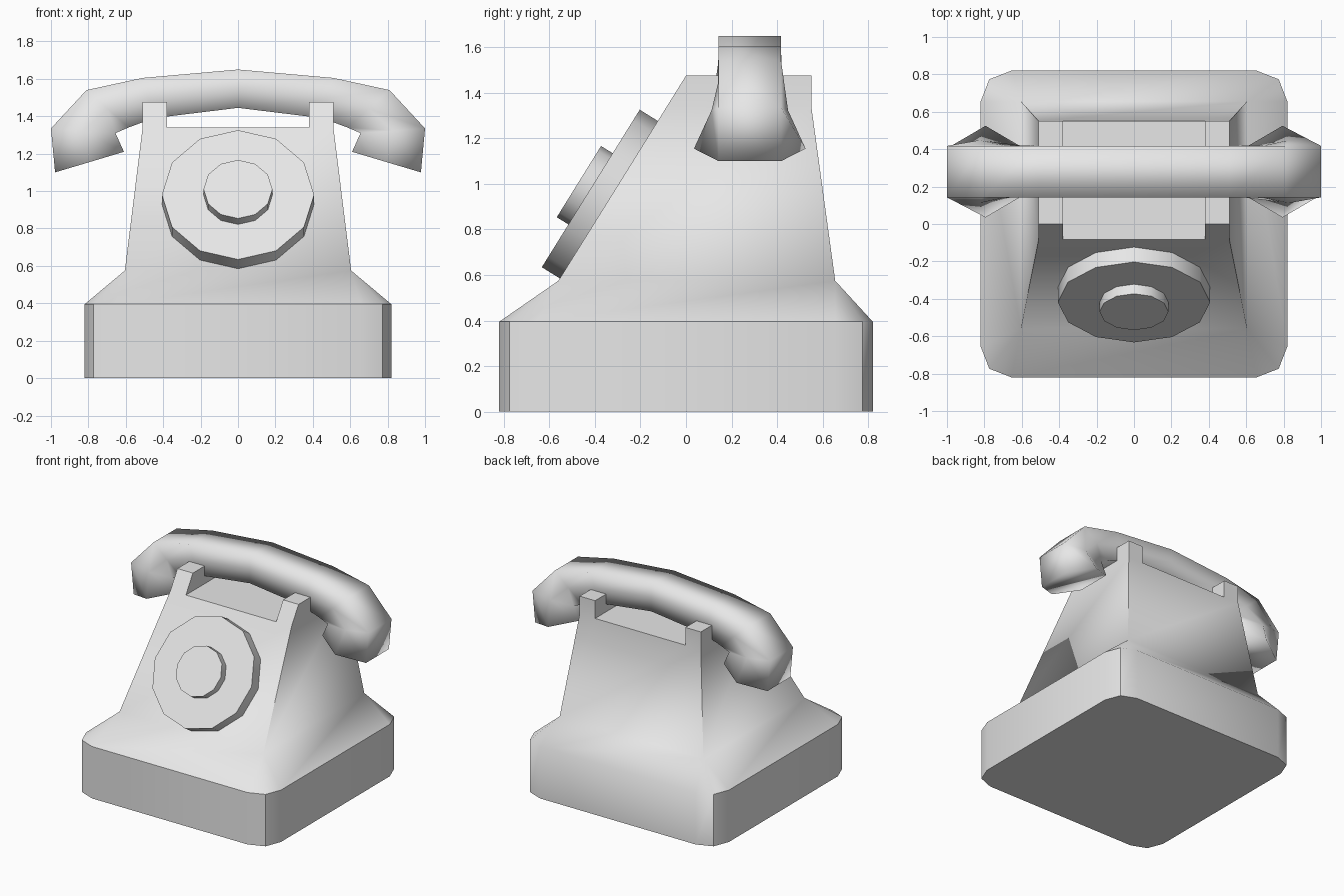
import bpy, bmesh
from math import radians
from mathutils import Vector

cube = bpy.data.objects.get("Cube")
if cube:
    bpy.data.objects.remove(cube, do_unlink=True)

grey = bpy.data.materials.new("light_grey")
grey.use_nodes = True
grey.diffuse_color = (0.8, 0.8, 0.8, 1)
grey.node_tree.nodes["Principled BSDF"].inputs["Base Color"].default_value = (0.8, 0.8, 0.8, 1)


def select(obj):
    bpy.ops.object.select_all(action='DESELECT')
    obj.select_set(True)
    bpy.context.view_layer.objects.active = obj


def finish(bm, name):
    """Turn a bmesh into a named, coloured object."""
    bmesh.ops.recalc_face_normals(bm, faces=bm.faces[:])
    mesh = bpy.data.meshes.new(name)
    bm.to_mesh(mesh)
    bm.free()
    mesh.materials.append(grey)
    obj = bpy.data.objects.new(name, mesh)
    bpy.context.collection.objects.link(obj)
    return obj


def loft(name, rings):
    """Skin a list of equal-length rings and cap both ends."""
    bm = bmesh.new()
    rows = [[bm.verts.new(p) for p in ring] for ring in rings]
    n = len(rows[0])
    for a, b in zip(rows, rows[1:]):
        for i in range(n):
            j = (i + 1) % n
            bm.faces.new((a[i], a[j], b[j], b[i]))
    bm.faces.new(rows[0][::-1])
    bm.faces.new(rows[-1])
    bmesh.ops.remove_doubles(bm, verts=bm.verts[:], dist=0.0005)
    return finish(bm, name)


def smooth(obj, degrees):
    select(obj)
    bpy.ops.object.shade_smooth_by_angle(angle=radians(degrees))


def section(z, half_x, front, back, corner=0.0):
    """Horizontal rectangle with three points on each rounded corner."""
    pts = []
    for sx, sy in ((1, 1), (-1, 1), (-1, -1), (1, -1)):
        x, y = sx * half_x, back if sy > 0 else front
        arc = [(x, y - sy * corner, z),
               (x - sx * corner * 0.28, y - sy * corner * 0.28, z),
               (x - sx * corner, y, z)]
        pts += arc if sx * sy > 0 else arc[::-1]
    return pts


# Base, sloping shoulder and tapered housing in one shell
body = loft("body", [
    section(0, 0.82, -0.82, 0.82, 0.165),
    section(0.395, 0.82, -0.82, 0.82, 0.165),
    section(0.575, 0.605, -0.56, 0.655),
    section(1.34, 0.51, -0.084, 0.55),
    section(1.475, 0.51, 0, 0.55)])

# Notch that leaves the two cradle prongs on each side
cutter = loft("notch_cutter", [section(z, 0.38, -0.5, 0.9) for z in (1.34, 1.7)])
cutter.hide_render = True
notch = body.modifiers.new("notch", 'BOOLEAN')
notch.operation = 'DIFFERENCE'
notch.solver = 'EXACT'
notch.object = cutter
select(body)
bpy.ops.object.modifier_apply(modifier=notch.name)
bpy.data.objects.remove(cutter, do_unlink=True)
smooth(body, 45)

# Dial plate and centre cap, twelve-sided and square to the sloping front
normal = Vector((0, -0.849, 0.528))
tilt = normal.to_track_quat('Z', 'Y')


def disc(name, radius, depth, face_centre):
    bpy.ops.mesh.primitive_cylinder_add(
        vertices=12, radius=radius, depth=depth,
        location=Vector(face_centre) - normal * depth / 2)
    obj = bpy.context.object
    obj.name = name
    obj.rotation_euler = tilt.to_euler()
    obj.data.materials.append(grey)
    smooth(obj, 45)


disc("dial_plate", 0.407, 0.11, (0, -0.418, 0.98))
disc("dial_cap", 0.184, 0.09, (0, -0.47, 1.01))

# Handset: six-sided sections given by outer point, inner point, side half width
HALF, MID_Y = 0.1375, 0.28
stations = [((0, 1.65), (0, 1.445), 0.1375),
            ((0.51, 1.605), (0.45, 1.39), 0.1375),
            ((0.81, 1.54), (0.585, 1.34), 0.14),
            ((1.0, 1.335), (0.655, 1.31), 0.168),
            ((0.978, 1.1), (0.61, 1.21), 0.245)]


def handset_ring(outer, inner, side, s):
    mid = [(a + b) / 2 for a, b in zip(outer, inner)]
    spots = ((outer, -HALF), (outer, HALF), (mid, side),
             (inner, HALF), (inner, -HALF), (mid, -side))
    return [(s * p[0], MID_Y + y, p[1]) for p, y in spots]


handset = loft("handset", [handset_ring(*st, -1) for st in stations[:0:-1]]
               + [handset_ring(*st, 1) for st in stations])
smooth(handset, 180)
